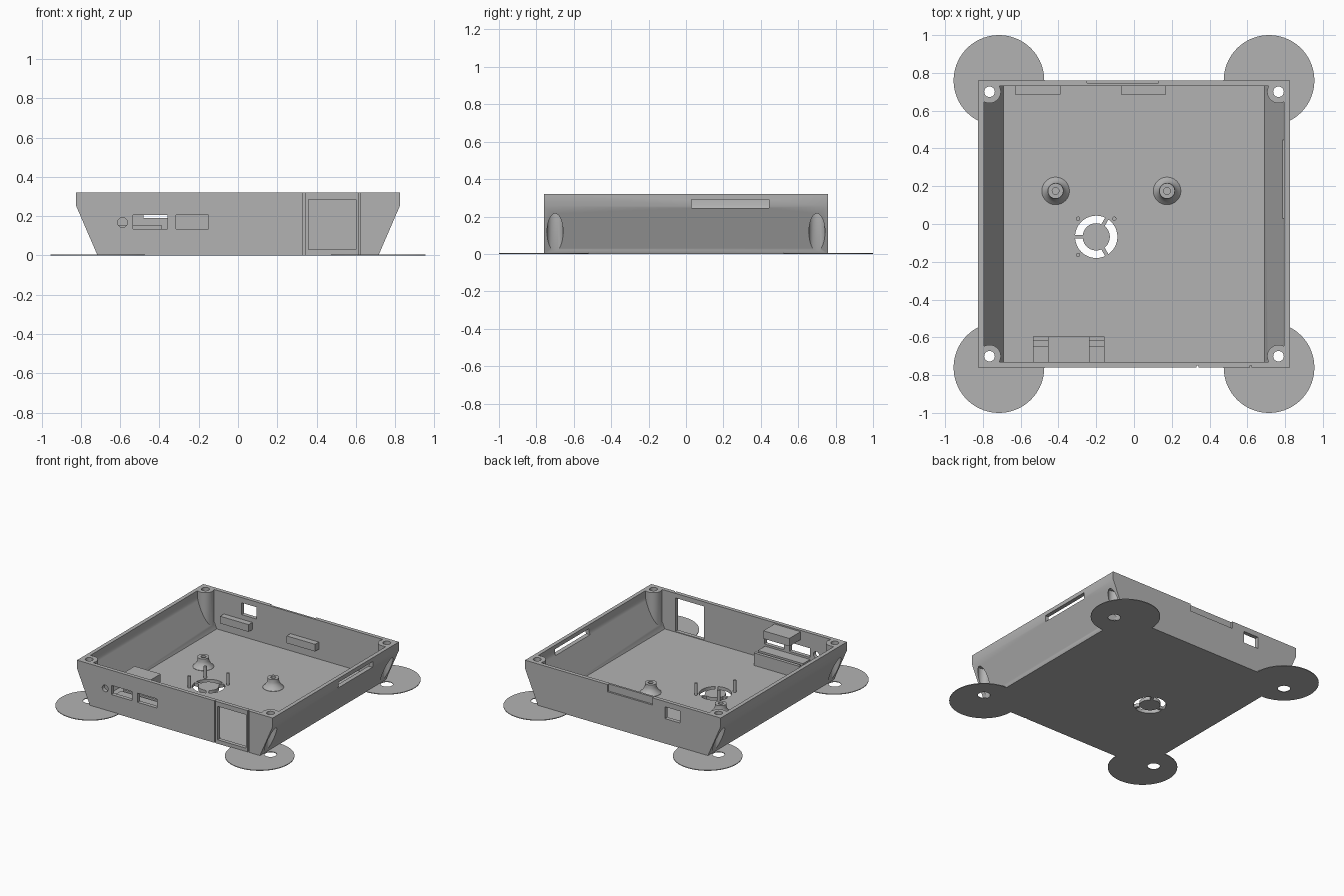
import bpy, bmesh, math
from mathutils import Matrix

if "Cube" in bpy.data.objects:
    bpy.data.objects.remove(bpy.data.objects["Cube"], do_unlink=True)

grey = bpy.data.materials.new("matte grey")
grey.use_nodes = True
GREY = (0.45, 0.45, 0.45, 1)
grey.diffuse_color = GREY
grey.node_tree.nodes["Principled BSDF"].inputs["Base Color"].default_value = GREY


def finish(name, bm):
    bmesh.ops.recalc_face_normals(bm, faces=bm.faces)
    mesh = bpy.data.meshes.new(name)
    bm.to_mesh(mesh)
    bm.free()
    mesh.materials.append(grey)
    obj = bpy.data.objects.new(name, mesh)
    bpy.context.collection.objects.link(obj)
    return obj


def prism(name, profile, y0, y1):
    """Extrude an x-z outline along y."""
    bm = bmesh.new()
    face = bm.faces.new([bm.verts.new((x, y0, z)) for x, z in profile])
    out = bmesh.ops.extrude_face_region(bm, geom=[face])["geom"]
    verts = [v for v in out if isinstance(v, bmesh.types.BMVert)]
    bmesh.ops.translate(bm, verts=verts, vec=(0, y1 - y0, 0))
    return finish(name, bm)


def box(name, x0, x1, y0, y1, z0, z1):
    return prism(name, [(x0, z0), (x1, z0), (x1, z1), (x0, z1)], y0, y1)


def lathe(name, x, y, profile, segments=48):
    """Stack of rings (radius, z), closed with caps."""
    bm = bmesh.new()
    rings = []
    for r, z in profile:
        rings.append([bm.verts.new((x + r * math.cos(i * math.tau / segments),
                                    y + r * math.sin(i * math.tau / segments), z))
                      for i in range(segments)])
    for a, b in zip(rings, rings[1:]):
        for i in range(segments):
            j = (i + 1) % segments
            bm.faces.new((a[i], a[j], b[j], b[i]))
    bm.faces.new(rings[0])
    bm.faces.new(rings[-1])
    return finish(name, bm)


def cyl(name, x, y, r, z0, z1, segments=48):
    return lathe(name, x, y, [(r, z0), (r, z1)], segments)


def cut(target, cutter):
    """Subtract the cutter and discard it."""
    mod = target.modifiers.new("cut", 'BOOLEAN')
    mod.operation, mod.solver, mod.object = 'DIFFERENCE', 'EXACT', cutter
    bpy.context.view_layer.objects.active = target
    bpy.ops.object.modifier_apply(modifier=mod.name)
    bpy.data.objects.remove(cutter, do_unlink=True)


def smooth(obj):
    bpy.ops.object.select_all(action='DESELECT')
    obj.select_set(True)
    bpy.context.view_layer.objects.active = obj
    bpy.ops.object.shade_smooth_by_angle(angle=math.radians(30))


def mirrored(half):
    return half + [(-x, z) for x, z in reversed(half)]


CORNERS = [(sx, sy) for sx in (-1, 1) for sy in (-1, 1)]
POST_X, POST_Y, FLOOR = 0.765, 0.70, 0.025

# Tray with sloping sides and round posts left standing in the corners
tray = prism("tray", mirrored([(0.715, 0), (0.825, 0.255), (0.825, 0.32)]), -0.76, 0.76)
cavity = prism("cavity", mirrored([(0.69, FLOOR), (0.795, 0.262), (0.795, 0.4)]), -0.73, 0.73)
for sx, sy in CORNERS:
    cut(cavity, cyl("post", sx * POST_X, sy * POST_Y, 0.06, -0.1, 0.5))
cut(tray, cavity)

# Screw holes with wide counterbores, and thin corner pads
for sx, sy in CORNERS:
    x, y = sx * POST_X, sy * POST_Y
    cut(tray, cyl("counterbore", x, y, 0.043, -0.1, 0.235))
    cut(tray, cyl("screw_hole", x, y, 0.028, 0.2, 0.4, 32))
    side = ("left" if sx > 0 else "right") + ("_back" if sy > 0 else "_front")
    pad = cyl("pad_" + side, sx * 0.715, sy * 0.76, 0.24, 0, 0.005, 72)
    cut(pad, cyl("counterbore", x, y, 0.043, -0.1, 0.2))
    smooth(pad)

# Front ports, display window and the grooves beside it
for x0, x1, z0, z1 in [(-0.535, -0.36, 0.135, 0.205), (-0.315, -0.15, 0.135, 0.205),
                       (0.36, 0.60, 0.03, 0.285)]:
    cut(tray, box("port", x0, x1, -0.8, -0.7, z0, z1))
jack = cyl("jack", 0, 0, 0.025, -0.05, 0.05, 32)
jack.data.transform(Matrix.Translation((-0.588, -0.75, 0.168)) @ Matrix.Rotation(math.pi / 2, 4, 'X'))
cut(tray, jack)
for x in (0.337, 0.618):
    cut(tray, box("groove", x - 0.005, x + 0.005, -0.8, -0.75, -0.1, 0.4))

# Side slot, back port and back edge recess
cut(tray, box("slot", 0.7, 0.9, 0.03, 0.445, 0.245, 0.29))
cut(tray, box("back_port", -0.48, -0.355, 0.7, 0.8, 0.19, 0.28))
cut(tray, box("recess", -0.25, 0.13, 0.746, 0.8, 0.265, 0.4))

# Round vent with a hub held by three spokes
FAN_X, FAN_Y = -0.20, -0.068
vent = cyl("vent", FAN_X, FAN_Y, 0.112, -0.1, 0.1, 64)
cut(vent, cyl("hub", FAN_X, FAN_Y, 0.072, -0.2, 0.2, 64))
for k in range(3):
    spoke = box("spoke", 0.03, 0.2, -0.01, 0.01, -0.2, 0.2)
    spoke.data.transform(Matrix.Translation((FAN_X, FAN_Y, 0))
                         @ Matrix.Rotation(math.pi / 3 + k * math.tau / 3, 4, 'Z'))
    cut(vent, spoke)
cut(tray, vent)
smooth(tray)

# Three pins around the vent
for i, (sx, sy) in enumerate([(-1, 1), (1, 1), (-1, -1)]):
    smooth(cyl(f"vent_pin_{i + 1}", FAN_X + sx * 0.096, FAN_Y + sy * 0.096, 0.011, 0.02, 0.115, 20))

# Flared standoffs with screw holes
for name, x in (("standoff_right", -0.415), ("standoff_left", 0.175)):
    post = lathe(name, x, 0.175, [(0.073, 0.02), (0.073, 0.027), (0.058, 0.042),
                                  (0.046, 0.06), (0.041, 0.075), (0.041, 0.1)])
    cut(post, cyl("hole", x, 0.175, 0.018, 0.04, 0.2, 24))
    smooth(post)

# Ledges on the back wall
for name, x in (("back_ledge_right", -0.63), ("back_ledge_left", -0.07)):
    box(name, x, x + 0.24, 0.685, 0.735, 0.10, 0.155)

# Board holder behind the front ports: grooved shelf and upper block
shelf = box("board_shelf", -0.535, -0.155, -0.735, -0.595, 0.02, 0.12)
cut(shelf, box("groove", -0.6, -0.1, -0.645, -0.62, 0.085, 0.2))
box("board_clamp", -0.455, -0.235, -0.735, -0.595, 0.25, 0.31)
